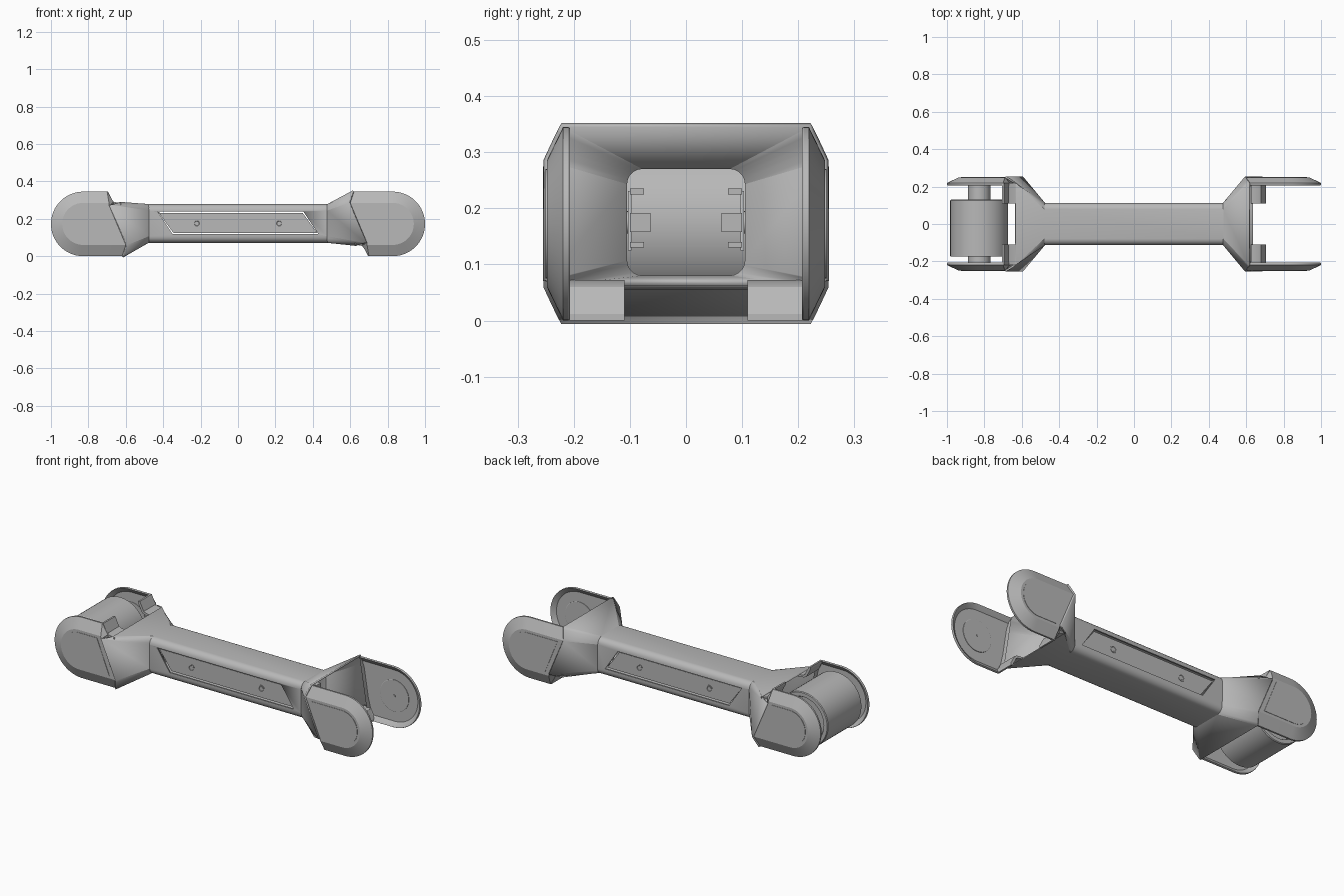
import bpy, bmesh, math
from mathutils import Vector

if "Cube" in bpy.data.objects:
    bpy.data.objects.remove(bpy.data.objects["Cube"])

MID = 0.1725          # height of both joint axes
PIVOT = 0.8275        # distance of the joint axes from the middle

grey = bpy.data.materials.new("satin_grey")
grey.use_nodes = True
grey.diffuse_color = (0.48, 0.48, 0.48, 1)
grey.node_tree.nodes["Principled BSDF"].inputs["Base Color"].default_value = (0.48, 0.48, 0.48, 1)


def finish(name, bm, angle=25):
    bmesh.ops.recalc_face_normals(bm, faces=bm.faces)
    mesh = bpy.data.meshes.new(name)
    bm.to_mesh(mesh)
    bm.free()
    mesh.materials.append(grey)
    ob = bpy.data.objects.new(name, mesh)
    bpy.context.collection.objects.link(ob)
    bpy.ops.object.select_all(action='DESELECT')
    bpy.context.view_layer.objects.active = ob
    ob.select_set(True)
    bpy.ops.object.shade_smooth_by_angle(angle=math.radians(angle))
    return ob


def loft(name, rings, caps=True, angle=25):
    """Skin a row of closed rings that have equal point counts."""
    bm = bmesh.new()
    rows = [[bm.verts.new(p) for p in ring] for ring in rings]
    n = len(rows[0])
    for a, b in zip(rows, rows[1:]):
        for i in range(n):
            j = (i + 1) % n
            bm.faces.new((a[i], a[j], b[j], b[i]))
    if caps:
        bm.faces.new(rows[0])
        bm.faces.new(rows[-1])
    return finish(name, bm, angle)


def turn(points, end):
    """The far end is the near end turned half round the y axis."""
    return [Vector((end * x, y, MID + end * (z - MID))) for x, y, z in points]


def lathe_y(name, x, z, profile, sides=48):
    """Round part about an axis along y; profile holds (y, radius)."""
    turns = [math.tau * i / sides for i in range(sides)]
    return loft(name, [[(x + r * math.cos(t), y, z + r * math.sin(t)) for t in turns]
                       for y, r in profile])


def prism(name, outline, y0, y1, end=1):
    return loft(name, [turn([(x, y, z) for x, z in outline], end) for y in (y0, y1)])


# Hollow arm: rounded tube flaring into a wide mouth at each end
STEPS = 6


def tube_ring(x):
    ring = []
    for cy, cz, start in ((1, 1, 0), (-1, 1, 90), (-1, -1, 180), (1, -1, 270)):
        for i in range(STEPS):
            a = math.radians(start + 90 * i / (STEPS - 1))
            ring.append((x, cy * 0.078 + 0.027 * math.cos(a),
                         0.175 + cz * 0.068 + 0.027 * math.sin(a)))
    return ring


def mouth_ring():
    top = [Vector((0.60, 0.248, 0.285)), Vector((0.62, 0.22, 0.345))]
    low = [Vector((0.635, 0.215, 0.062)), Vector((0.69, 0.248, 0.072))]
    flip = Vector((1, -1, 1))
    pairs = [top, [p * flip for p in reversed(top)],
             [p * flip for p in reversed(low)], low]
    return [a.lerp(b, i / (STEPS - 1)) for a, b in pairs for i in range(STEPS)]


def far_ring(ring):
    # turned ring, reordered so that its corners match the near ring
    pts = turn(ring, -1)
    k = len(pts)
    return [pts[(k - 1 - i) % k] for i in range(k)]


arm = loft("arm_shell", [far_ring(mouth_ring()), tube_ring(-0.48), tube_ring(0.48),
                         mouth_ring()], caps=False, angle=22)
wall = arm.modifiers.new("wall", 'SOLIDIFY')
wall.thickness = 0.009
wall.offset = -1


# Side panels: slanted recess, inserted plate and two screws
def slanted(grow):
    return [(-0.43 - grow, 0.238 + grow), (0.35 + grow * 0.6, 0.238 + grow),
            (0.43 + grow, 0.118 - grow), (-0.35 - grow * 0.6, 0.118 - grow)]


for side, label in ((-1, "front"), (1, "back")):
    cutter = prism(label + "_panel_cutter", slanted(0), side * 0.1, side * 0.13)
    cutter.hide_render = True
    cutter.hide_viewport = True
    cut = arm.modifiers.new(label + "_recess", 'BOOLEAN')
    cut.operation = 'DIFFERENCE'
    cut.solver = 'EXACT'
    cut.object = cutter
    prism(label + "_panel", slanted(-0.007), side * 0.097, side * 0.1035)
    for x in (-0.22, 0.22):
        lathe_y(label + "_screw", x, 0.175,
                [(side * 0.1, 0.02), (side * 0.1055, 0.02), (side * 0.1055, 0.014),
                 (side * 0.104, 0.012)], 20)


# Fork cheeks: rounded plates with chamfered rims and dished insides
def cheek_outline(t, y):
    """t = 0 is the outer rim, t = 1 the edge of the flat outer face."""
    r = MID - 0.06 * t
    pts = [(0.62 - 0.02 * t, y, MID + r)]
    for i in range(33):
        a = math.pi * (0.5 - i / 32)
        pts.append((PIVOT + r * math.cos(a), y, MID + r * math.sin(a)))
    pts += [(0.70 - 0.01 * t, y, MID - r), (0.665 + 0.023 * t, y, 0.055 + 0.02 * t)]
    return pts


def pad_outline(y):
    """Raised pad set in from the edge of the flat outer face."""
    pts = [(0.635, y, 0.27)]
    for i in range(25):
        a = math.pi * (0.5 - i / 24)
        pts.append((PIVOT + 0.0975 * math.cos(a), y, MID + 0.0975 * math.sin(a)))
    return pts + [(0.713, y, 0.075)]


for end, where in ((1, "left"), (-1, "right")):
    for side, label in ((-1, "front"), (1, "back")):
        name = where + "_" + label
        stages = [(0.45, 0.226), (0.09, 0.209), (0.03, 0.207), (0, 0.21),
                  (0, 0.219), (1, 0.248)]
        loft(name + "_cheek", [turn(cheek_outline(t, side * y), end) for t, y in stages])
        loft(name + "_cheek_pad", [turn(pad_outline(side * y), end) for y in (0.24, 0.25)])
        # Round mounting disc on the inner face, with a small centre pin
        lathe_y(name + "_disc", end * PIVOT, MID,
                [(side * 0.235, 0.09), (side * 0.223, 0.09), (side * 0.222, 0.088)])
        lathe_y(name + "_pin", end * PIVOT, MID,
                [(side * 0.23, 0.007), (side * 0.219, 0.007)], 12)
        # Bent lip closing the gap below the mouth beside the central cut-out
        prism(name + "_lip", [(0.625, 0.062), (0.66, 0.055), (0.67, 0.05), (0.695, 0),
                              (0.705, 0), (0.705, 0.012), (0.68, 0.06), (0.665, 0.068),
                              (0.625, 0.072)], side * 0.11, side * 0.218, end)

# Joint motor in the right fork
lathe_y("joint_motor", -PIVOT, MID,
        [(-0.165, 0.14), (-0.175, 0.145), (-0.175, 0.153), (-0.172, 0.155),
         (0.126, 0.155), (0.13, 0.151), (0.13, 0.13), (0.122, 0.125)], 64)
lathe_y("motor_shaft", -PIVOT, MID, [(-0.23, 0.06), (0.23, 0.06)], 32)

# Small guide blocks inside the tube
for end in (-1, 1):
    for side in (-1, 1):
        for x, y, low, high in ((0.45, 0.063, 0.158, 0.192), (0.46, 0.075, 0.225, 0.235),
                                (0.46, 0.075, 0.13, 0.14)):
            prism("tube_guide", [(end * x, low), (end * x, high), (end * (x - 0.04), high),
                                 (end * (x - 0.04), low)], side * y, side * 0.1)
